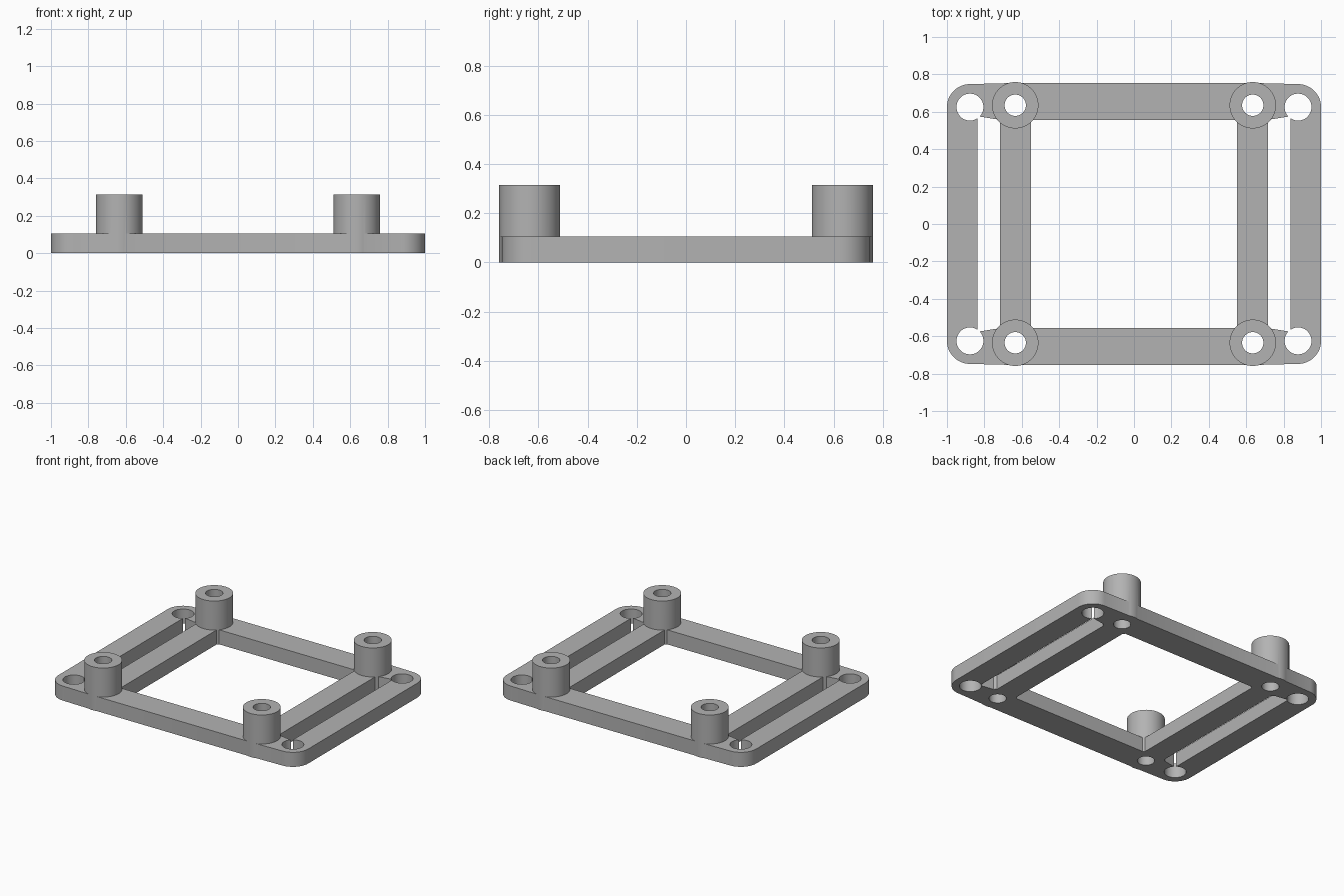
import bpy, bmesh
from math import cos, sin, tau

PLATE_H, BOSS_H = 0.105, 0.315
BOSS, BOSS_R, BORE_R = 0.635, 0.124, 0.057
PAD_X, PAD_Y, PAD_R, HOLE_R = 0.877, 0.625, 0.123, 0.072
SEG = 64
CORNERS = [(1, 1), (-1, 1), (-1, -1), (1, -1)]

cube = bpy.data.objects.get("Cube")
if cube:
    bpy.data.objects.remove(cube, do_unlink=True)

grey = bpy.data.materials.new("plain grey")
grey.use_nodes = True
colour = (0.45, 0.45, 0.45, 1)
grey.diffuse_color = colour
grey.node_tree.nodes["Principled BSDF"].inputs["Base Color"].default_value = colour


def prism(name, points, z0, z1):
    """Extrude a closed counter-clockwise outline from z0 to z1."""
    bm = bmesh.new()
    face = bm.faces.new([bm.verts.new((x, y, z0)) for x, y in points])
    grown = bmesh.ops.extrude_face_region(bm, geom=[face])["geom"]
    top = [v for v in grown if isinstance(v, bmesh.types.BMVert)]
    bmesh.ops.translate(bm, verts=top, vec=(0, 0, z1 - z0))
    bmesh.ops.recalc_face_normals(bm, faces=bm.faces)
    mesh = bpy.data.meshes.new(name)
    bm.to_mesh(mesh)
    bm.free()
    mesh.materials.append(grey)
    obj = bpy.data.objects.new(name, mesh)
    bpy.context.collection.objects.link(obj)
    return obj


def arc(cx, cy, r, start=0.0, sweep=tau, n=SEG, closed=True):
    last = n if closed else n - 1
    return [(cx + r * cos(start + sweep * i / last),
             cy + r * sin(start + sweep * i / last)) for i in range(n)]


def combine(target, tool, operation):
    """Apply a boolean and discard the tool."""
    mod = target.modifiers.new(tool.name, "BOOLEAN")
    mod.operation, mod.solver, mod.object = operation, "EXACT", tool
    bpy.context.view_layer.objects.active = target
    bpy.ops.object.modifier_apply(modifier=mod.name)
    bpy.data.objects.remove(tool, do_unlink=True)


# Plate outline: rounded corner pads joined by slightly wider front and back bars
outline = []
for i, (sx, sy) in enumerate(CORNERS):
    curve = arc(sx * PAD_X, sy * PAD_Y, PAD_R, i * tau / 4, tau / 4, 17, False)
    shoulder = (sx * BOSS, sy * 0.754)
    outline += curve + [shoulder] if sx * sy > 0 else [shoulder] + curve
frame = prism("mounting_frame", outline, 0, PLATE_H)

# Central opening and the two long side slots with tapered ends
opening = [(sx * 0.552, sy * 0.555) for sx, sy in CORNERS]
combine(frame, prism("opening_cutter", opening, -0.1, 0.3), "DIFFERENCE")
for side in (1, -1):
    slot = [(side * x, y) for x, y in
            [(0.717, -0.557), (0.836, -0.576), (0.836, 0.576), (0.717, 0.557)]]
    combine(frame, prism("slot_cutter", slot, -0.1, 0.3), "DIFFERENCE")

# Standoffs, their bores and the corner screw holes
for sx, sy in CORNERS:
    boss = arc(sx * BOSS, sy * BOSS, BOSS_R)
    combine(frame, prism("standoff", boss, 0, BOSS_H), "UNION")
for sx, sy in CORNERS:
    bore = arc(sx * BOSS, sy * BOSS, BORE_R)
    hole = arc(sx * PAD_X, sy * PAD_Y, HOLE_R)
    combine(frame, prism("bore_cutter", bore, -0.1, 0.5), "DIFFERENCE")
    combine(frame, prism("hole_cutter", hole, -0.1, 0.5), "DIFFERENCE")

# Smooth the round walls, keep the edges crisp
bpy.ops.object.select_all(action="DESELECT")
frame.select_set(True)
bpy.context.view_layer.objects.active = frame
bpy.ops.object.shade_smooth_by_angle(angle=0.5)
